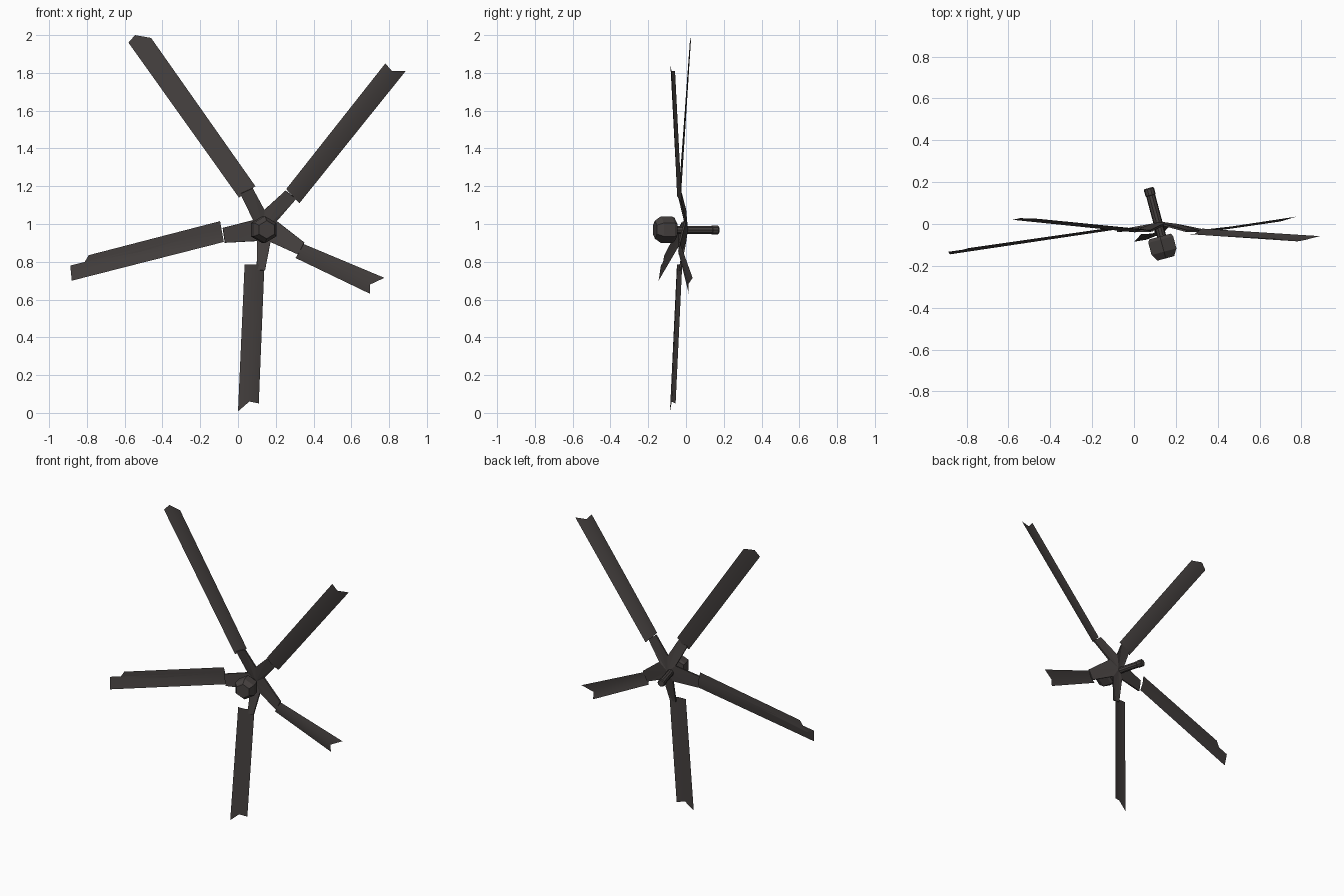
import bpy, bmesh, math
from mathutils import Vector

if "Cube" in bpy.data.objects:
    bpy.data.objects.remove(bpy.data.objects["Cube"])

metal = bpy.data.materials.new("dark_iron")
metal.diffuse_color = (0.060, 0.052, 0.050, 1)
metal.use_nodes = True
metal.node_tree.nodes["Principled BSDF"].inputs["Base Color"].default_value = metal.diffuse_color


def make(name, verts, faces, smooth=False):
    me = bpy.data.meshes.new(name)
    me.from_pydata(verts, [], faces)
    me.materials.append(metal)
    for p in me.polygons:
        p.use_smooth = smooth
    ob = bpy.data.objects.new(name, me)
    bpy.context.collection.objects.link(ob)
    return ob


def blade(name, root, tip, bulge):
    """Creased sheet: root edge pair, tip points across; the crease bulges in y."""
    a, b = Vector(root[0]), Vector(root[1])
    n = len(tip)
    verts = []
    for i in range(n):
        t = i / (n - 1)
        off = Vector((0, bulge * math.sin(math.pi * t), 0))
        verts += [a.lerp(b, t) + off, Vector(tip[i])]
    faces = [(2 * i, 2 * i + 2, 2 * i + 3, 2 * i + 1) for i in range(n - 1)]
    return make(name, verts, faces, True)


# five bent blades
blade("blade_upper_left", [(.005, -.04, 1.14), (.092, -.035, 1.2)],
      [(-.58, .02, 1.96), (-.545, .028, 2.0), (-.46, .025, 1.985)], .012)
blade("blade_upper_right", [(.255, -.048, 1.185), (.325, -.022, 1.11)],
      [(.78, -.083, 1.85), (.815, -.077, 1.81), (.888, -.058, 1.81)], -.012)
blade("blade_left", [(-.075, -.025, .905), (-.095, -.02, 1.015)],
      [(-.88, -.145, .70), (-.888, -.133, .78), (-.835, -.128, .76), (-.79, -.115, .835)], .008)
blade("blade_lower_right", [(.345, -.03, .895), (.305, -.03, .82)],
      [(.775, .035, .715), (.70, .012, .68), (.70, .015, .63)], -.012)
blade("blade_bottom", [(.14, -.02, .785), (.035, -.048, .785)],
      [(.11, -.055, .05), (.06, -.075, .06), (0, -.085, .008)], -.012)

# five-armed star plate: (tip x, tip z, half width, valley x, valley z)
arms = [(.045, 1.175, .036, .140, 1.075), (.280, 1.155, .036, .205, 1.015),
        (.335, .870, .036, .172, .905), (.121, .755, .022, .100, .910),
        (-.075, .940, .040, .080, 1.020)]
c = Vector((.135, 0, .97))
verts, faces = [c + Vector((0, .005, 0))], []
for tx, tz, w, vx, vz in arms:
    d = (Vector((tx, 0, tz)) - c).normalized()
    side = Vector((d.z, 0, -d.x)) * w
    tip = Vector((tx, -.034, tz))
    verts += [tip - side, tip + side, Vector((vx, -.004, vz))]
for i in range(5):
    l, r, v = 3 * i + 1, 3 * i + 2, 3 * i + 3
    pv = 3 * ((i - 1) % 5) + 3
    faces += [(0, pv, l), (0, l, r), (0, r, v)]
star = make("hub_star", verts, faces)
mod = star.modifiers.new("thickness", "SOLIDIFY")
mod.thickness = .010
mod.offset = 0


def lathe(name, start, axis, profile, sides, phase=0, smooth=False):
    """Rings of (distance, radius) along an axis, capped at both ends."""
    axis = axis.normalized()
    u = axis.cross(Vector((0, 0, 1))).normalized()
    w = u.cross(axis)
    vs, fs = [], []
    for dist, rad in profile:
        for k in range(sides):
            t = 2 * math.pi * k / sides + phase
            vs.append(start + axis * dist + (u * math.cos(t) + w * math.sin(t)) * rad)
    for j in range(len(profile) - 1):
        for k in range(sides):
            k2 = (k + 1) % sides
            fs.append((j * sides + k, j * sides + k2, (j + 1) * sides + k2, (j + 1) * sides + k))
    fs += [tuple(range(sides))[::-1], tuple(range((len(profile) - 1) * sides, len(profile) * sides))]
    ob = make(name, vs, fs, smooth)
    bm = bmesh.new()
    bm.from_mesh(ob.data)
    bmesh.ops.recalc_face_normals(bm, faces=bm.faces)
    bm.to_mesh(ob.data)
    bm.free()


# axle and domed hexagonal nut, tilted sideways
axis = Vector((.26, -.97, .0))
lathe("axle", Vector((.070, .172, .968)), axis,
      [(0, .020), (.005, .025), (.035, .025), (.038, .022), (.26, .022)], 10)
lathe("nose_nut", Vector((.124, -.060, .970)), axis,
      [(0, .062), (.015, .071), (.075, .071), (.108, .048)], 6, math.pi / 6)
